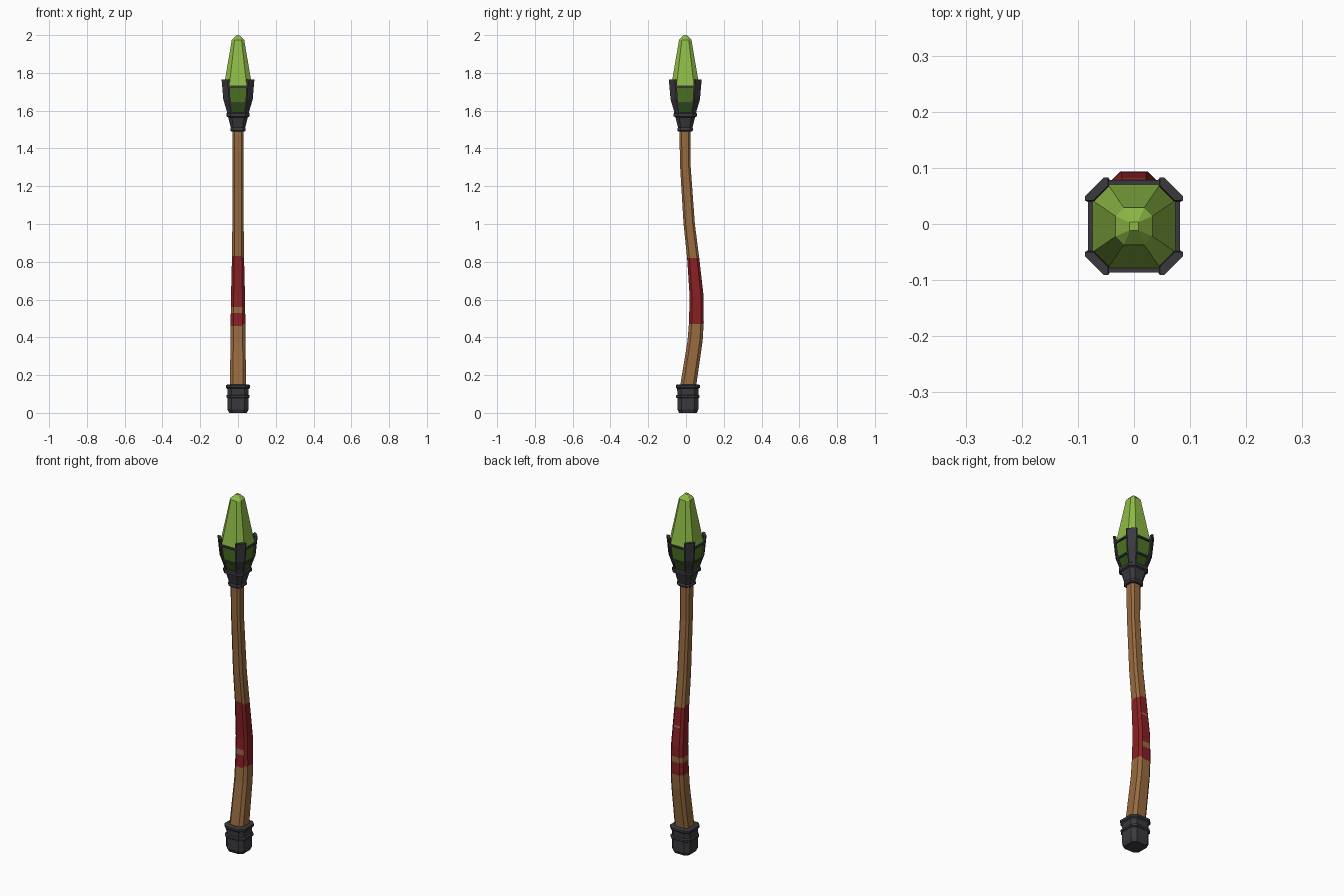
import bpy

if "Cube" in bpy.data.objects:
    bpy.data.objects.remove(bpy.data.objects["Cube"])

def material(name, r, g, b):
    m = bpy.data.materials.new(name)
    lin = [((c / 255 + 0.055) / 1.055) ** 2.4 for c in (r, g, b)]
    m.diffuse_color = (*lin, 1)
    m.use_nodes = True
    m.node_tree.nodes["Principled BSDF"].inputs["Base Color"].default_value = m.diffuse_color
    return m

WOOD = material("brown wood", 152, 107, 64)
RED = material("red cloth", 136, 33, 36)
METAL = material("dark metal", 58, 58, 63)
LIGHT = material("light green", 142, 186, 70)
MID = material("mid green", 78, 118, 36)
DARK = material("dark green", 46, 82, 20)

RATIO = 0.62  # half length of a flat side relative to the half width


def octagon(z, h, cy=0.0, r=RATIO):
    c = h * r
    pts = [(c, -h), (h, -c), (h, c), (c, h), (-c, h), (-h, c), (-h, -c), (-c, -h)]
    return [(x, y + cy, z) for x, y in pts]


def loft(name, rings, mats, rule=None, closed=False):
    """Skin a list of equal-length rings; closed joins the last ring to the first."""
    n = len(rings[0])
    verts = [p for ring in rings for p in ring]
    faces = []
    for i in range(len(rings) if closed else len(rings) - 1):
        a, b = i * n, ((i + 1) % len(rings)) * n
        faces += [(a + j, a + (j + 1) % n, b + (j + 1) % n, b + j) for j in range(n)]
    if not closed:
        faces += [tuple(reversed(range(n))), tuple(range(len(verts) - n, len(verts)))]
    me = bpy.data.meshes.new(name)
    me.from_pydata(verts, [], faces)
    for m in mats:
        me.materials.append(m)
    if rule:
        for p in me.polygons:
            p.material_index = rule(p.center, p.normal)
    ob = bpy.data.objects.new(name, me)
    bpy.context.collection.objects.link(ob)
    return ob


def lerp_table(table, z):
    for a, b in zip(table, table[1:]):
        if z <= b[0]:
            t = (z - a[0]) / (b[0] - a[0])
            return [u + (v - u) * t for u, v in zip(a[1:], b[1:])]
    return table[-1][1:]


# Bent wooden shaft: height, y offset, half width
SHAFT = [(0.10, 0.005, 0.043), (0.38, 0.048, 0.040), (0.48, 0.055, 0.039),
         (0.62, 0.056, 0.037), (0.82, 0.038, 0.032), (1.0, 0.017, 0.030),
         (1.3, -0.003, 0.028), (1.52, -0.006, 0.030)]


# Red cloth wrap with a slanted hem and gaps where the wood shows
def wrap(c, n):
    z = c.z
    if not 0.465 + 0.006 * n.x < z < 0.828 - 0.008 * n.x:
        return 0
    if 0.53 < z < 0.56 and n.x < 0.5:
        return 0
    if 0.715 < z < 0.73 and n.y > 0.5 and abs(n.x) < 0.3:
        return 0
    return 1


heights = sorted({s[0] for s in SHAFT} | {round(0.44 + 0.01 * i, 3) for i in range(41)})
rings = []
for z in heights:
    cy, h = lerp_table(SHAFT, z)
    rings.append(octagon(z, h, cy))
loft("shaft", rings, [WOOD, RED], wrap)

# Metal foot cap with two raised rings
FOOT = [(0, .047), (.02, .056), (.078, .056), (.082, .062), (.092, .062), (.096, .055),
        (.128, .057), (.134, .064), (.146, .064), (.15, .058)]
loft("foot_cap", [octagon(z, h, 0.01) for z, h in FOOT], [METAL])

# Metal collar under the crystal
HEAD_Y = -0.004
COLLAR = [(1.49, .036), (1.495, .041), (1.505, .041), (1.51, .038), (1.565, .052),
          (1.57, .062), (1.585, .062), (1.59, .056)]
loft("collar", [octagon(z, h, HEAD_Y) for z, h in COLLAR], [METAL])

# Faceted crystal, darker towards the socket
CRYSTAL = [(1.56, .044, RATIO), (1.64, .064, RATIO), (1.73, .075, RATIO), (1.755, .070, RATIO),
           (1.975, .033, 0.55), (2.0, .008, 0.9)]
loft("crystal", [octagon(z, h, HEAD_Y, r) for z, h, r in CRYSTAL], [LIGHT, MID, DARK],
     lambda c, n: 0 if c.z > 1.735 else 1 if c.z > 1.64 else 2)

# Four corner prongs holding the crystal
PRONG = [(1.575, .056), (1.60, .060), (1.66, .078), (1.72, .083), (1.765, .087)]


def prong_ring(z, h, sx, sy):
    t, c = 0.016, h * RATIO
    w, k = c - 0.008, c - 0.006
    pts = [(w, h), (c, h), (h, c), (h, w), (h - t, w), (h - t, k), (k, h - t), (w, h - t)]
    if sx * sy > 0:
        pts.reverse()
    return [(x * sx, y * sy + HEAD_Y, z) for x, y in pts]


for sx, side in ((-1, "left"), (1, "right")):
    for sy, end in ((-1, "front"), (1, "back")):
        loft(f"prong_{end}_{side}", [prong_ring(z, h, sx, sy) for z, h in PRONG], [METAL])

# Thin bands between the prongs
for name, z, inner, outer in (("lower_band", 1.642, .058, .071), ("upper_band", 1.728, .070, .082)):
    section = [(z - .005, inner), (z - .005, outer), (z + .005, outer), (z + .005, inner)]
    loft(name, [octagon(zz, h, HEAD_Y) for zz, h in section], [METAL], closed=True)
